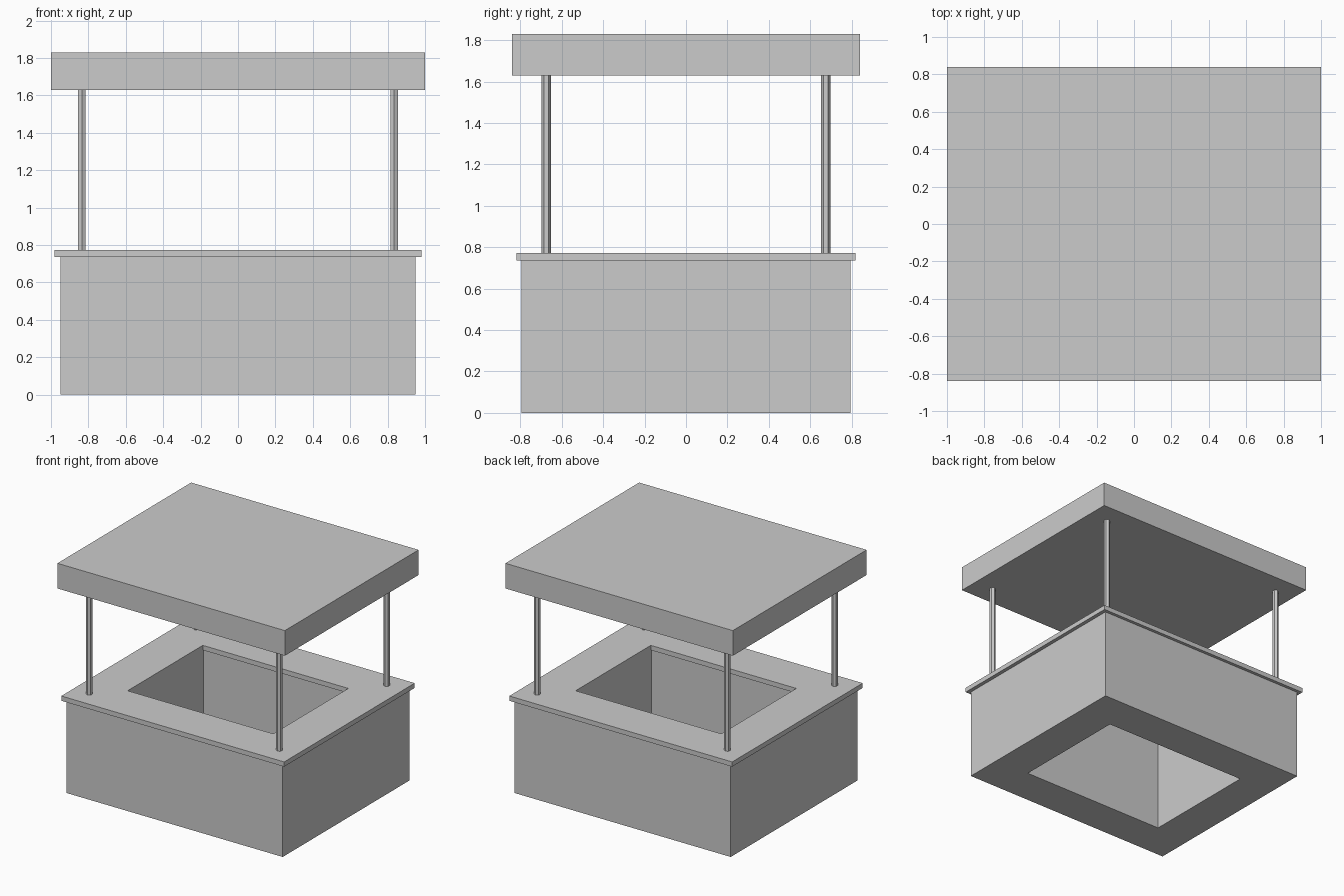
import bpy
import bmesh
import math

cube = bpy.data.objects.get("Cube")
if cube:
    bpy.data.objects.remove(cube, do_unlink=True)

# One plain grey for the whole stall
GREY = (0.6, 0.6, 0.6, 1)
grey = bpy.data.materials.new("plain_grey")
grey.use_nodes = True
grey.diffuse_color = GREY
grey.node_tree.nodes["Principled BSDF"].inputs["Base Color"].default_value = GREY


def finish(bm, name):
    bmesh.ops.recalc_face_normals(bm, faces=bm.faces)
    mesh = bpy.data.meshes.new(name)
    bm.to_mesh(mesh)
    bm.free()
    mesh.materials.append(grey)
    obj = bpy.data.objects.new(name, mesh)
    bpy.context.collection.objects.link(obj)
    return obj


def rectangle(bm, hx, hy, z):
    corners = ((-1, -1), (1, -1), (1, 1), (-1, 1))
    return [bm.verts.new((sx * hx, sy * hy, z)) for sx, sy in corners]


def box(name, half, z0, z1):
    """Solid slab between two heights."""
    bm = bmesh.new()
    low, high = rectangle(bm, *half, z0), rectangle(bm, *half, z1)
    bm.faces.new(low)
    bm.faces.new(high)
    for i in range(4):
        j = (i + 1) % 4
        bm.faces.new((low[i], low[j], high[j], high[i]))
    return finish(bm, name)


def frame(name, outer, inner, z0, z1):
    """Rectangular ring: sweep four loops round the wall section."""
    bm = bmesh.new()
    section = ((outer, z0), (outer, z1), (inner, z1), (inner, z0))
    loops = [rectangle(bm, *half, z) for half, z in section]
    for k in range(4):
        a, b = loops[k], loops[(k + 1) % 4]
        for i in range(4):
            j = (i + 1) % 4
            bm.faces.new((a[i], a[j], b[j], b[i]))
    return finish(bm, name)


def post(name, x, y, z0, z1, radius=0.023):
    """Six-sided post with corners pointing front and back."""
    bm = bmesh.new()
    bmesh.ops.create_cone(bm, cap_ends=True, segments=6, radius1=radius,
                          radius2=radius, depth=z1 - z0)
    # Turn so that the narrow width lies along x
    if max(v.co.x for v in bm.verts) > radius * 0.95:
        for v in bm.verts:
            v.co.x, v.co.y = -v.co.y, v.co.x
    bmesh.ops.translate(bm, verts=bm.verts, vec=(x, y, (z0 + z1) / 2))
    return finish(bm, name)


# Hollow counter base, open at the bottom and top
frame("stall_base", (0.95, 0.795), (0.645, 0.485), 0, 0.735)
# Worktop with a slight overhang
frame("worktop", (0.98, 0.82), (0.64, 0.472), 0.735, 0.773)
# Corner posts
for y_name, sy in (("front", -1), ("back", 1)):
    for x_name, sx in (("right", -1), ("left", 1)):
        post(f"{y_name}_{x_name}_post", sx * 0.835, sy * 0.675, 0.773, 1.63)
# Flat roof
box("roof", (1, 0.84), 1.63, 1.83)
